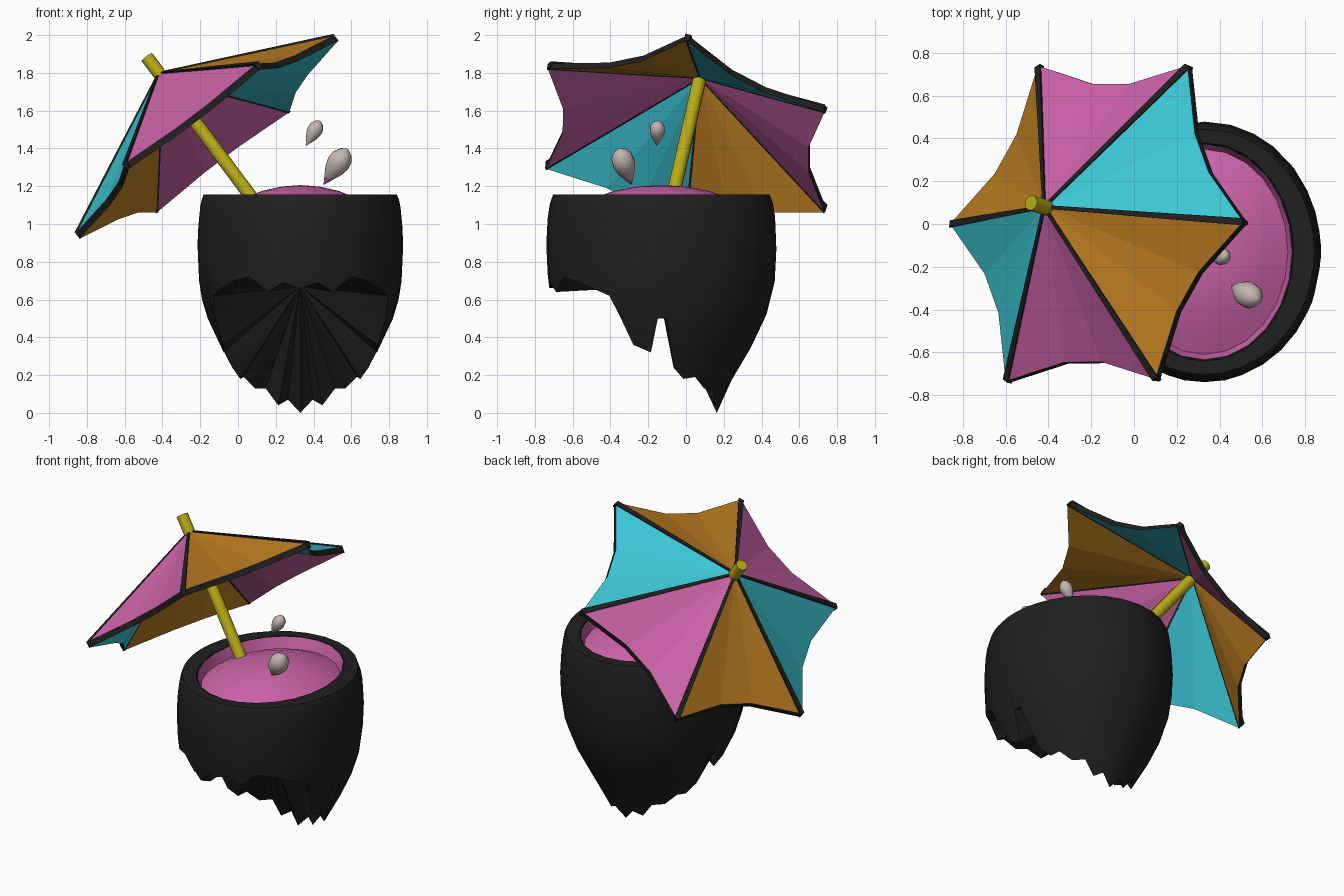
import bpy, bmesh, math
from mathutils import Vector

if "Cube" in bpy.data.objects:
    bpy.data.objects.remove(bpy.data.objects["Cube"])


def material(name, rgb):
    m = bpy.data.materials.new(name)
    m.diffuse_color = (*rgb, 1)
    m.use_nodes = True
    m.node_tree.nodes["Principled BSDF"].inputs["Base Color"].default_value = m.diffuse_color
    return m


BLACK = material("charcoal", (0.014, 0.014, 0.014))
PINK = material("pink", (0.61, 0.125, 0.40))
CYAN = material("cyan", (0.045, 0.56, 0.66))
ORANGE = material("orange", (0.50, 0.205, 0.015))
YELLOW = material("olive yellow", (0.48, 0.41, 0.008))
PALE = material("pale grey", (0.55, 0.47, 0.44))


def make(name, verts, faces, mats, indices=None, smooth=None):
    """Build a mesh object with consistent normals."""
    me = bpy.data.meshes.new(name)
    me.from_pydata([tuple(v) for v in verts], [], faces)
    for m in mats:
        me.materials.append(m)
    if indices:
        for p, i in zip(me.polygons, indices):
            p.material_index = i
    bm = bmesh.new()
    bm.from_mesh(me)
    bmesh.ops.recalc_face_normals(bm, faces=bm.faces)
    bm.to_mesh(me)
    bm.free()
    ob = bpy.data.objects.new(name, me)
    bpy.context.collection.objects.link(ob)
    if smooth:
        bpy.ops.object.select_all(action='DESELECT')
        bpy.context.view_layer.objects.active = ob
        ob.select_set(True)
        bpy.ops.object.shade_smooth_by_angle(angle=math.radians(smooth))
    return ob


def loft(rings):
    """Quads between consecutive closed rings of equal length."""
    n = len(rings[0])
    verts = [v for r in rings for v in r]
    faces = [(k * n + i, k * n + (i + 1) % n, (k + 1) * n + (i + 1) % n, (k + 1) * n + i)
             for k in range(len(rings) - 1) for i in range(n)]
    return verts, faces


def interp(table, x):
    for (a, fa), (b, fb) in zip(table, table[1:]):
        if x <= b:
            return fa + (fb - fa) * max(0, x - a) / (b - a)
    return table[-1][1]


# ---- Cup: shaggy shell, ragged lower edge set by angle from the back ----
CX, CY, RIM = 0.33, -0.13, 1.155
PROFILE = [(0, .48), (.1, .55), (.2, .63), (.35, .78), (.5, .90), (.6, .955),
           (.7, .985), (.9, 1), (1.05, .985), (1.12, .965), (RIM, .94)]
EDGE = [(0, 0.0), (13, .07), (25, .04), (36, .13), (50, .13), (62, .19), (72, .18),
        (81, .24), (87, .50), (92, .50), (97, .32), (108, .36), (113, .50),
        (118, .62), (128, .66), (139, .70), (150, .72), (161, .64), (170, .69)]
columns = EDGE + [(180, .66)] + [(360 - a, z) for a, z in reversed(EDGE[1:])]


def shell_point(a, z, f=None, rx=.545, ry=.61):
    f = interp(PROFILE, z) if f is None else f
    a = math.radians(a)
    return (CX + rx * f * math.sin(a), CY + ry * f * math.cos(a), z)


rings = [[shell_point(a, 1.04, 1, .40, .495) for a, _ in columns],
         [shell_point(a, RIM, 1, .415, .51) for a, _ in columns]]
for t in (0, .04, .1, .25, .4, .55, .7, .85, 1):
    rings.append([shell_point(a, RIM + (zb - RIM) * t) for a, zb in columns])
verts, faces = loft(rings)
n = len(columns)
faces.append(tuple(range(n)))
base = len(verts) - n
verts.append((CX, -0.15, .67))
faces += [(base + i, base + (i + 1) % n, len(verts) - 1) for i in range(n)]
make("cup_shell", verts, faces, [BLACK], smooth=40)

# ---- Drink: inner wall and domed surface ----
angles = [i * 15 for i in range(24)]
levels = [(1.0, 1.153), (.95, 1.085), (.75, 1.13), (.5, 1.175), (.25, 1.198)]
rings = [[shell_point(a, z, s, .41, .505) for a in angles] for s, z in levels]
verts, faces = loft(rings)
base = len(verts) - 24
verts.append((CX, CY, 1.206))
faces += [(base + i, base + (i + 1) % 24, len(verts) - 1) for i in range(24)]
drink = make("drink", verts, faces, [PINK], smooth=40)
if drink.data.polygons[-1].normal.z < 0:
    drink.data.flip_normals()

# ---- Parasol canopy: six scalloped panels with a dark rim ----
APEX = Vector((-.42, .08, 1.80))
TIPS = [Vector(t) for t in ((.51, .01, 2.0), (.25, .74, 1.62), (-.45, .74, 1.09),
                            (-.86, 0, .95), (-.60, -.735, 1.32), (.10, -.725, 1.85))]
MID = sum(TIPS, Vector()) / 6
UP = (APEX - MID).normalized()
ring = []
for i, tip in enumerate(TIPS):
    ring.append(tip)
    for t in (.36, .64):
        ring.append(tip.lerp(TIPS[(i + 1) % 6], t).lerp(MID, .115))
THICK = UP * .036
verts = [APEX] + ring + [APEX - THICK] + [p - THICK for p in ring]
faces, idx = [], []
for i in range(18):
    j = (i + 1) % 18
    faces += [(0, 1 + i, 1 + j), (19, 20 + j, 20 + i), (1 + i, 20 + i, 20 + j, 1 + j)]
    colour = 1 + (i // 3) % 3
    idx += [colour, colour, 0]
make("parasol_canopy", verts, faces, [BLACK, CYAN, PINK, ORANGE], idx)

# ---- Parasol ribs ----
for i, tip in enumerate(TIPS):
    d = (tip - APEX).normalized()
    side = UP.cross(d).normalized()
    rib = []
    for p, w in ((APEX, .008), (tip, .017)):
        hi, lo = p + UP * .005, p - UP * .039
        rib += [hi - side * w, hi + side * w, lo + side * w * .5, lo - side * w * .5]
    verts, faces = loft([rib[:4], rib[4:]])
    make(f"parasol_rib_{i + 1}", verts, faces + [(3, 2, 1, 0), (4, 5, 6, 7)], [BLACK])


def revolve(name, start, end, profile, sides, mats, rule=None, smooth=40):
    """Turn (fraction, radius) profile about the line start-end."""
    start, end = Vector(start), Vector(end)
    d = (end - start).normalized()
    u = d.orthogonal().normalized()
    v = d.cross(u)
    rings = [[start.lerp(end, t) + r * (u * math.cos(k * math.tau / sides)
                                        + v * math.sin(k * math.tau / sides))
              for k in range(sides)] for t, r in profile]
    verts, faces = loft(rings)
    idx = [rule(f // sides) for f in range(len(faces))] if rule else [0] * len(faces)
    faces += [tuple(range(sides)), tuple(range(len(verts) - sides, len(verts)))]
    idx += [rule(0), 0] if rule else [0, 0]
    return make(name, verts, faces, mats, idx, smooth)


# ---- Parasol stick ----
revolve("parasol_stick", APEX + UP * .105, APEX - UP * .92, [(0, .036), (1, .036)],
        12, [YELLOW])

# ---- Splash droplets: pointed below, round above ----
DROP = [(0, .04), (.2, .42), (.4, .80), (.6, 1), (.78, .93), (.92, .58), (1, .12)]
revolve("large_droplet", (.455, -.29, 1.21), (.58, -.355, 1.395),
        [(t, r * .062) for t, r in DROP], 10, [PALE, PINK],
        rule=lambda k: 1 if k < 1 else 0, smooth=60)
revolve("small_droplet", (.36, -.155, 1.415), (.435, -.15, 1.545),
        [(t, r * .041) for t, r in DROP], 10, [PALE], smooth=60)
